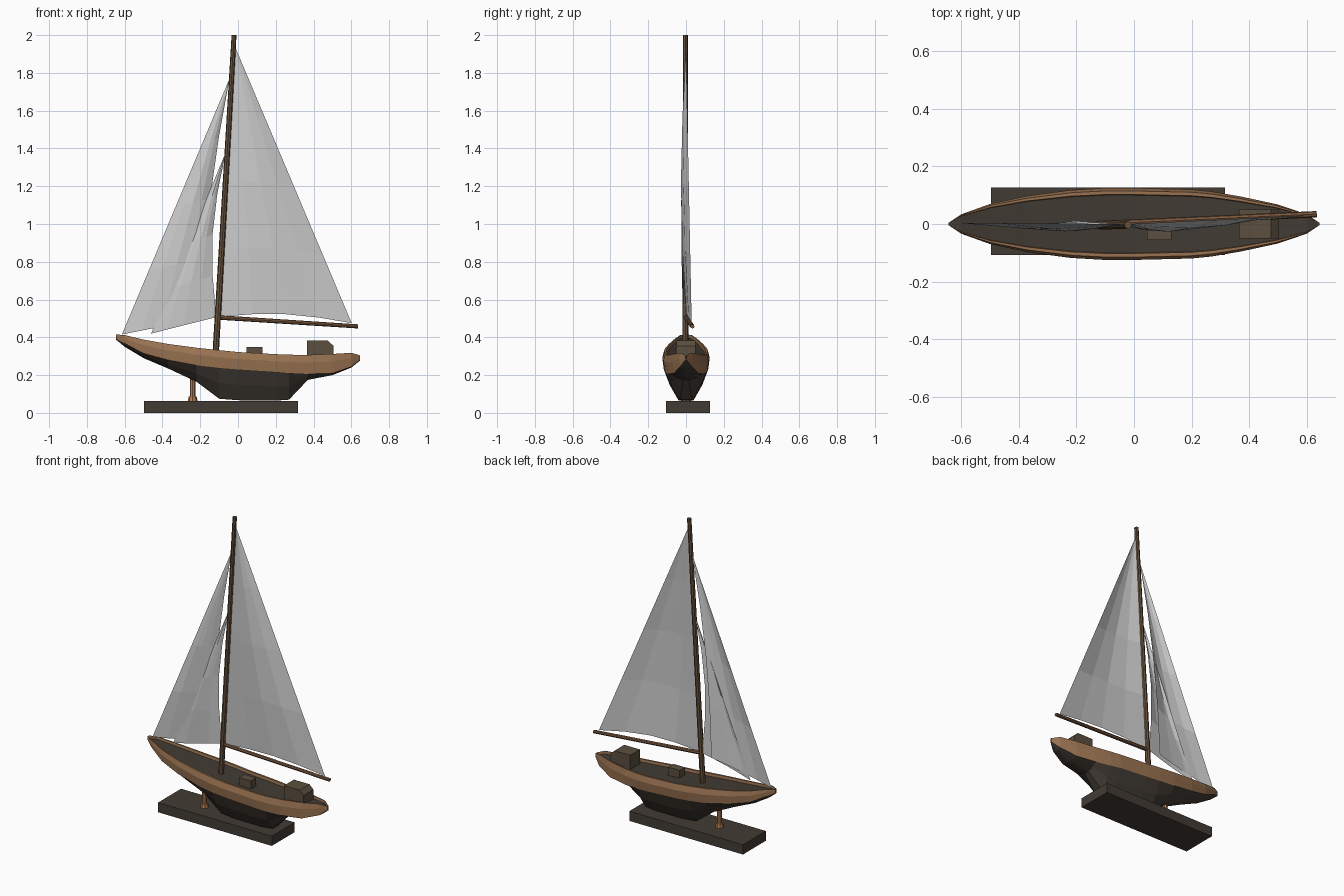
import bpy, bmesh, math
from mathutils import Vector

if "Cube" in bpy.data.objects:
    bpy.data.objects.remove(bpy.data.objects["Cube"])


def mat(name, r, g, b):
    m = bpy.data.materials.new(name)
    m.diffuse_color = (r, g, b, 1)
    m.use_nodes = True
    m.node_tree.nodes["Principled BSDF"].inputs["Base Color"].default_value = m.diffuse_color
    return m


WOOD = mat("tan_wood", 0.33, 0.175, 0.085)
DARK = mat("dark_brown", 0.055, 0.044, 0.034)
SPAR = mat("spar_brown", 0.14, 0.085, 0.047)
BOOM = mat("boom_brown", 0.20, 0.10, 0.05)
CABIN = mat("cabin_brown", 0.105, 0.078, 0.05)
COPPER = mat("copper", 0.45, 0.20, 0.08)
CLOTH = mat("sail_grey", 0.60, 0.60, 0.60)


def make(name, bm, *mats, normals=True):
    if normals:
        bmesh.ops.recalc_face_normals(bm, faces=bm.faces)
    me = bpy.data.meshes.new(name)
    bm.to_mesh(me)
    bm.free()
    for m in mats:
        me.materials.append(m)
    ob = bpy.data.objects.new(name, me)
    bpy.context.collection.objects.link(ob)
    return ob


def prism(name, profile, y0, y1, m):
    """Extrude an (x, z) outline from y0 to y1."""
    bm = bmesh.new()
    a = [bm.verts.new((x, y0, z)) for x, z in profile]
    b = [bm.verts.new((x, y1, z)) for x, z in profile]
    bm.faces.new(a)
    bm.faces.new(b)
    n = len(a)
    for i in range(n):
        bm.faces.new((a[i], a[(i + 1) % n], b[(i + 1) % n], b[i]))
    return make(name, bm, m)


def box(name, x0, x1, y0, y1, z0, z1, m):
    return prism(name, [(x0, z0), (x1, z0), (x1, z1), (x0, z1)], y0, y1, m)


def rod(name, p, q, r1, r2, m, sides=8):
    """Tapered round bar between two points."""
    p, q = Vector(p), Vector(q)
    bm = bmesh.new()
    bmesh.ops.create_cone(bm, cap_ends=True, segments=sides, radius1=r1,
                          radius2=r2, depth=(q - p).length)
    rot = Vector((0, 0, 1)).rotation_difference(q - p).to_matrix()
    for v in bm.verts:
        v.co = rot @ v.co + (p + q) / 2
    return make(name, bm, m)


def sail(name, head, tack, clew, belly, hollow, foot, nu=4, nv=4):
    """Bellied triangular cloth with a curved leech and foot."""
    head, tack, clew = Vector(head), Vector(tack), Vector(clew)
    bm = bmesh.new()
    rows = []
    for j in range(nv):
        v = j / nv
        row = []
        for i in range(nu + 1):
            u = i / nu
            p = head.lerp(tack.lerp(clew, u), 1 - v)
            p.y -= belly * math.sin(math.pi * u) * math.sin(math.pi * (0.12 + 0.88 * v))
            p.x -= hollow * u * math.sin(math.pi * v)
            p.z += foot * math.sin(math.pi * u) * (1 - v) ** 2
            row.append(bm.verts.new(p))
        rows.append(row)
    top = bm.verts.new(head)
    for a, b in zip(rows, rows[1:]):
        for i in range(nu):
            bm.faces.new((a[i], a[i + 1], b[i + 1], b[i]))
    for i in range(nu):
        bm.faces.new((rows[-1][i], rows[-1][i + 1], top))
    return make(name, bm, CLOTH, normals=False)


# Hull stations: x, half width, sheer z, stripe bottom z, keel z, keel half width
stations = [
    (-0.645, .004, .415, .392, .387, .002), (-0.60, .034, .412, .368, .350, .006),
    (-0.50, .070, .388, .315, .290, .012), (-0.37, .098, .365, .280, .235, .020),
    (-0.22, .118, .345, .252, .165, .030), (-0.10, .125, .332, .238, .075, .034),
    (0.0, .125, .322, .230, .067, .040), (0.20, .120, .311, .217, .065, .037),
    (0.27, .113, .308, .211, .070, .030), (0.37, .096, .307, .206, .175, .016),
    (0.50, .068, .312, .210, .200, .010), (0.60, .034, .318, .245, .240, .006),
    (0.645, .004, .305, .280, .276, .002)]

# Hull: loft of mirrored sections, wood above the stripe line, dark below
bm = bmesh.new()
rings = []
for x, w, zs, zb, zk, kw in stations:
    lw = 0.94 * w
    half = [(0.80 * w, zs - 0.018), (0.82 * w, zs), (0.92 * w, zs),
            (w, 0.6 * zs + 0.4 * zb), (lw, zb),
            (kw + (lw - kw) * 0.6, 0.5 * zb + 0.5 * zk), (kw, zk)]
    pts = half + [(-y, z) for y, z in reversed(half)]
    rings.append([bm.verts.new((x, y, z)) for y, z in pts])
n = len(rings[0])
for a, b in zip(rings, rings[1:]):
    for k in range(n):
        f = bm.faces.new((a[k], a[(k + 1) % n], b[(k + 1) % n], b[k]))
        side = min(k, n - 2 - k)
        f.material_index = 0 if 0 <= side < 4 else 1
bm.faces.new(rings[0])
bm.faces.new(rings[-1])
make("hull", bm, WOOD, DARK)

# Display stand
box("stand_base", -0.497, 0.317, -0.107, 0.127, 0, 0.063, DARK)
rod("stand_post", (-0.24, 0, 0.06), (-0.24, 0, 0.22), 0.015, 0.015, COPPER)
rod("stand_post_foot", (-0.24, 0, 0.06), (-0.24, 0, 0.088), 0.026, 0.021, COPPER)

# Deck houses
prism("cabin", [(0.365, 0.285), (0.505, 0.285), (0.505, 0.355), (0.477, 0.382),
                (0.365, 0.382)], -0.05, 0.05, CABIN)
box("hatch", 0.045, 0.13, -0.055, 0.0, 0.29, 0.35, CABIN)

# Spars
rod("mast", (-0.119, -0.003, 0.30), (-0.021, -0.003, 2.0), 0.017, 0.013, SPAR)
rod("boom", (-0.10, 0.0, 0.505), (0.635, 0.034, 0.458), 0.012, 0.011, BOOM)

# Sails
sail("mainsail", (-0.012, 0, 1.93), (-0.098, 0, 0.51), (0.602, 0.03, 0.475),
     0.035, 0.0, 0.03)
sail("outer_jib", (-0.045, 0, 1.77), (-0.615, 0.004, 0.415), (-0.19, 0.012, 0.50),
     0.030, 0.03, 0.0)
sail("inner_jib", (-0.065, -0.003, 1.38), (-0.46, -0.004, 0.42), (-0.115, 0.0, 0.507),
     0.022, 0.045, 0.0)
